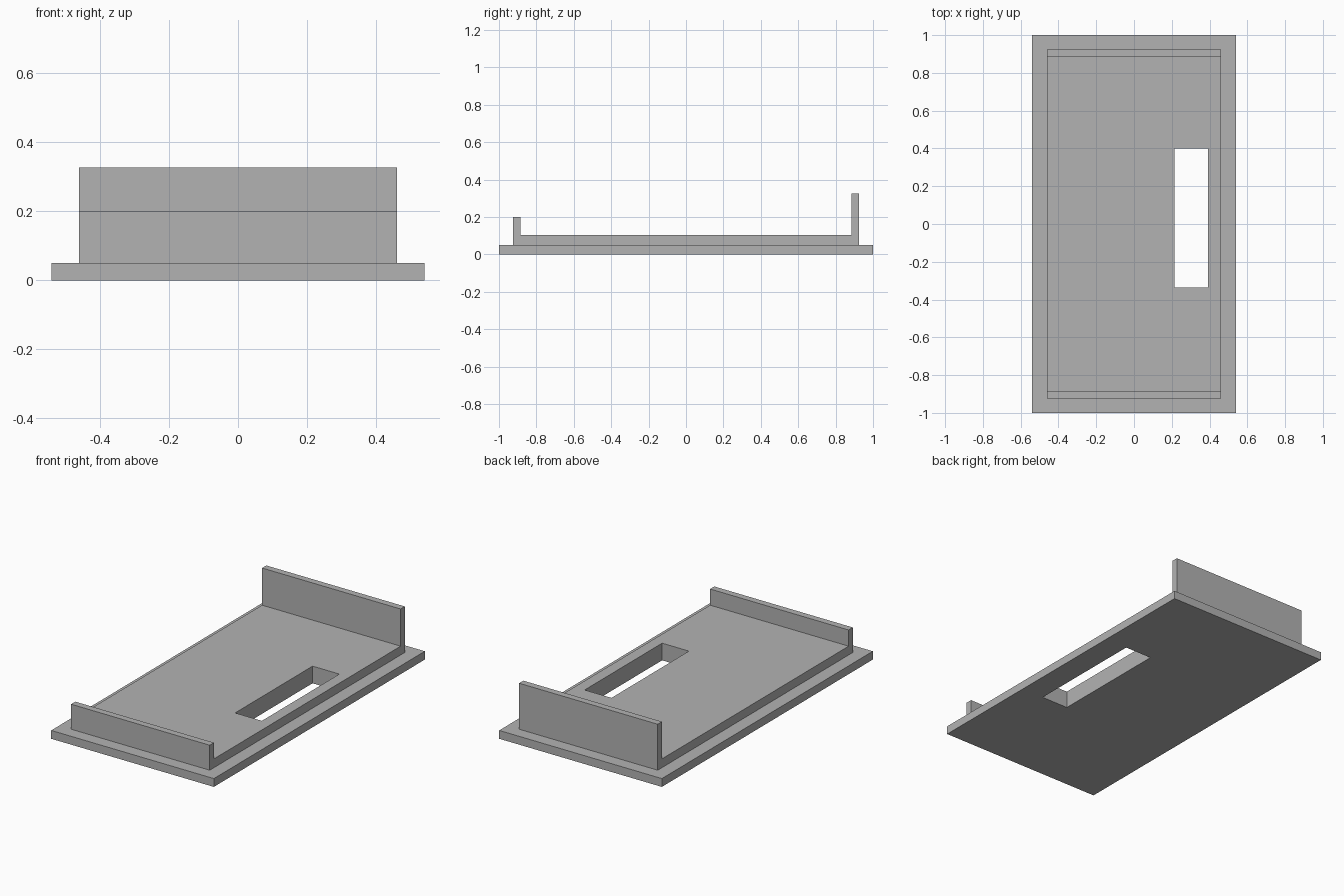
import bpy
import bmesh
from mathutils import Vector

if "Cube" in bpy.data.objects:
    bpy.data.objects.remove(bpy.data.objects["Cube"], do_unlink=True)

grey = bpy.data.materials.new("plain grey")
grey.use_nodes = True
colour = (0.45, 0.45, 0.45, 1)
grey.diffuse_color = colour
grey.node_tree.nodes["Principled BSDF"].inputs["Base Color"].default_value = colour


def extrude_profile(name, points, x0, x1):
    """Solid made by sweeping a (y, z) outline along x."""
    bm = bmesh.new()
    face = bm.faces.new([bm.verts.new((x0, y, z)) for y, z in points])
    swept = bmesh.ops.extrude_face_region(bm, geom=[face])["geom"]
    verts = [v for v in swept if isinstance(v, bmesh.types.BMVert)]
    bmesh.ops.translate(bm, verts=verts, vec=Vector((x1 - x0, 0, 0)))
    bmesh.ops.recalc_face_normals(bm, faces=bm.faces)
    mesh = bpy.data.meshes.new(name)
    bm.to_mesh(mesh)
    bm.free()
    mesh.materials.append(grey)
    obj = bpy.data.objects.new(name, mesh)
    bpy.context.collection.objects.link(obj)
    return obj


def rectangle(y0, y1, z0, z1):
    return [(y0, z0), (y1, z0), (y1, z1), (y0, z1)]


# Wide flange at the bottom
BASE_TOP, FLOOR_TOP = 0.05, 0.103
base = extrude_profile("base_plate", rectangle(-1, 1, 0, BASE_TOP), -0.54, 0.54)

# Raised floor with a low front wall and a tall back wall, as one profile
OUTER, INNER, LOW, TALL = 0.925, 0.885, 0.2, 0.326
tray_outline = [
    (-OUTER, BASE_TOP), (OUTER, BASE_TOP), (OUTER, TALL), (INNER, TALL),
    (INNER, FLOOR_TOP), (-INNER, FLOOR_TOP), (-INNER, LOW), (-OUTER, LOW),
]
tray = extrude_profile("tray_with_end_walls", tray_outline, -0.46, 0.46)

# Long slot through both layers
cutter = extrude_profile("slot_cutter", rectangle(-0.335, 0.4, -0.2, 0.5), 0.215, 0.393)
cutter.hide_render = True
for part in (base, tray):
    cut = part.modifiers.new("slot", 'BOOLEAN')
    cut.operation = 'DIFFERENCE'
    cut.solver = 'EXACT'
    cut.object = cutter
    bpy.context.view_layer.objects.active = part
    bpy.ops.object.modifier_apply(modifier=cut.name)
bpy.data.objects.remove(cutter, do_unlink=True)
